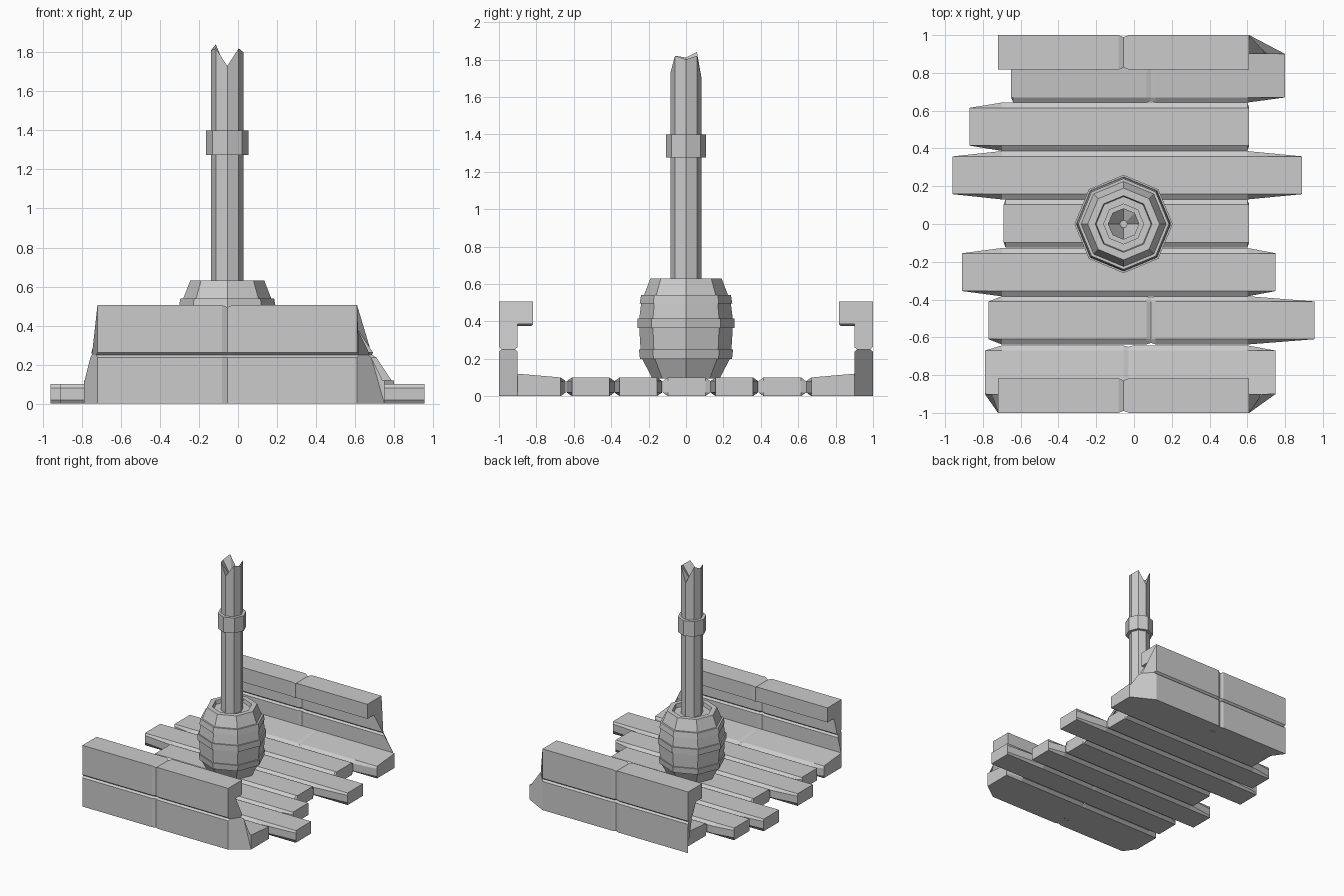
import bpy, bmesh, math

if "Cube" in bpy.data.objects:
    bpy.data.objects.remove(bpy.data.objects["Cube"])

CX = -0.055          # mast and barrel axis, also the wall joint line


def make(name, verts, faces):
    mesh = bpy.data.meshes.new(name)
    mesh.from_pydata(verts, [], faces)
    bm = bmesh.new()
    bm.from_mesh(mesh)
    bmesh.ops.recalc_face_normals(bm, faces=bm.faces)
    bm.to_mesh(mesh)
    bm.free()
    obj = bpy.data.objects.new(name, mesh)
    bpy.context.collection.objects.link(obj)
    return obj


def loft(name, sections):
    """Skin matching closed sections and cap both ends."""
    n = len(sections[0])
    verts = [p for s in sections for p in s]
    faces = [(k * n + i, k * n + (i + 1) % n, (k + 1) * n + (i + 1) % n, (k + 1) * n + i)
             for k in range(len(sections) - 1) for i in range(n)]
    faces += [tuple(range(n)), tuple(range(len(verts) - n, len(verts)))]
    return make(name, verts, faces)


def ring(r, z, sides=8):
    return [(CX + r * math.cos(math.tau * i / sides), r * math.sin(math.tau * i / sides), z)
            for i in range(sides)]


def lathe(name, profile):
    return loft(name, [ring(r, z) for r, z in profile])


# deck planks: full width in the middle, narrower square-cut ends
def plank(name, yc, x0, x1, joint=None):
    def section(x, side, dip=0.0):
        prof = [(-.1, 0), (-side, .02), (-side, .08), (-.1, .1 - dip),
                (.1, .1 - dip), (side, .08), (side, .02), (.1, 0)]
        return [(x, yc + y, z) for y, z in prof]
    secs = [section(x0, .1), section(max(x0 + .01, -.7), .128)]
    if joint is not None:
        secs += [section(joint - .025, .128), section(joint, .12, .012), section(joint + .025, .128)]
    secs += [section(min(x1 - .01, .6), .128), section(x1, .1)]
    loft(name, secs)


for i, (yc, x0, x1, joint) in enumerate([
        (.515, -.87, .61, None), (.258, -.96, .89, None), (.003, -.69, .61, None),
        (-.255, -.91, .75, None), (-.51, -.77, .955, .09)]):
    plank(f"deck_plank_{i + 1}", yc, x0, x1, joint)


# edge planks rise slightly toward the side walls
def edge_plank(name, s, x0, x1, joint):
    def section(x, inner, dip=0.0):
        prof = [(.9, 0), (.9, .12), (.67, .1 - dip), (inner, .08), (inner, .02), (.67, 0)]
        return [(x, s * w, z) for w, z in prof]
    loft(name, [section(x0, .67), section(max(x0 + .01, -.7), .643),
                section(joint - .025, .643), section(joint, .65, .012),
                section(joint + .025, .643), section(.6, .643), section(x1, .67)])


# side walls: two boards, ends flaring from the outer face to the plank ends
XL, XR = -.72, .61
LOWER = [(1, 0), (1, .237), (.985, .25), (.915, .25), (.9, .237), (.9, .1), (.9, 0)]
UPPER = [(1, .263), (1, .505), (.817, .505), (.817, .385), (.9, .385),
         (.9, .263), (.915, .25), (.985, .25)]


def wall_board(name, s, prof, inner_l, inner_r):
    def end(outer, inner, w, z):
        t = min(1, max(0, (.385 - z) / .285))
        return outer + (inner - outer) * t * min(1, (1 - w) / .1)
    wc = sum(p[0] for p in prof) / len(prof)
    zc = sum(p[1] for p in prof) / len(prof)

    def mid(x, inset=0.0):
        out = []
        for w, z in prof:
            dw = inset if w < wc else -inset
            dz = 0 if abs(z - .25) < .02 or z == 0 else (-inset if z > zc else 0)
            out.append((x, s * (w + dw), z + dz))
        return out
    loft(name, [[(end(XL, inner_l, w, z), s * w, z) for w, z in prof],
                mid(CX - .028), mid(CX, .011), mid(CX + .028),
                [(end(XR, inner_r, w, z), s * w, z) for w, z in prof]])


for side, s, xl, xr, joint in (("front", -1, -.79, .75, -.03), ("back", 1, -.65, .8, .09)):
    edge_plank(f"{side}_edge_plank", s, xl, xr, joint)
    wall_board(f"{side}_wall_lower_board", s, LOWER, xl, xr)
    wall_board(f"{side}_wall_rail_board", s, UPPER, xl, xr)

# barrel with three hoops and a recessed lid
lathe("barrel", [(.18, .095), (.235, .2), (.246, .2), (.252, .25), (.243, .25),
                 (.25, .365), (.26, .365), (.26, .415), (.25, .415), (.24, .495),
                 (.248, .495), (.24, .54), (.225, .54), (.19, .63), (.15, .63), (.145, .6)])

# broken mast: jagged rim around a hollow
tips = [1.80, 1.82, 1.70, 1.84, 1.81, 1.82, 1.73, 1.82]
rim = [(x, y, z) for (x, y, _), z in zip(ring(.083, 0), tips)]
loft("mast", [ring(.083, .58), rim, ring(.02, 1.71)])

# mast collar
lathe("mast_collar", [(.085, 1.275), (.108, 1.275), (.108, 1.4), (.085, 1.4)])
